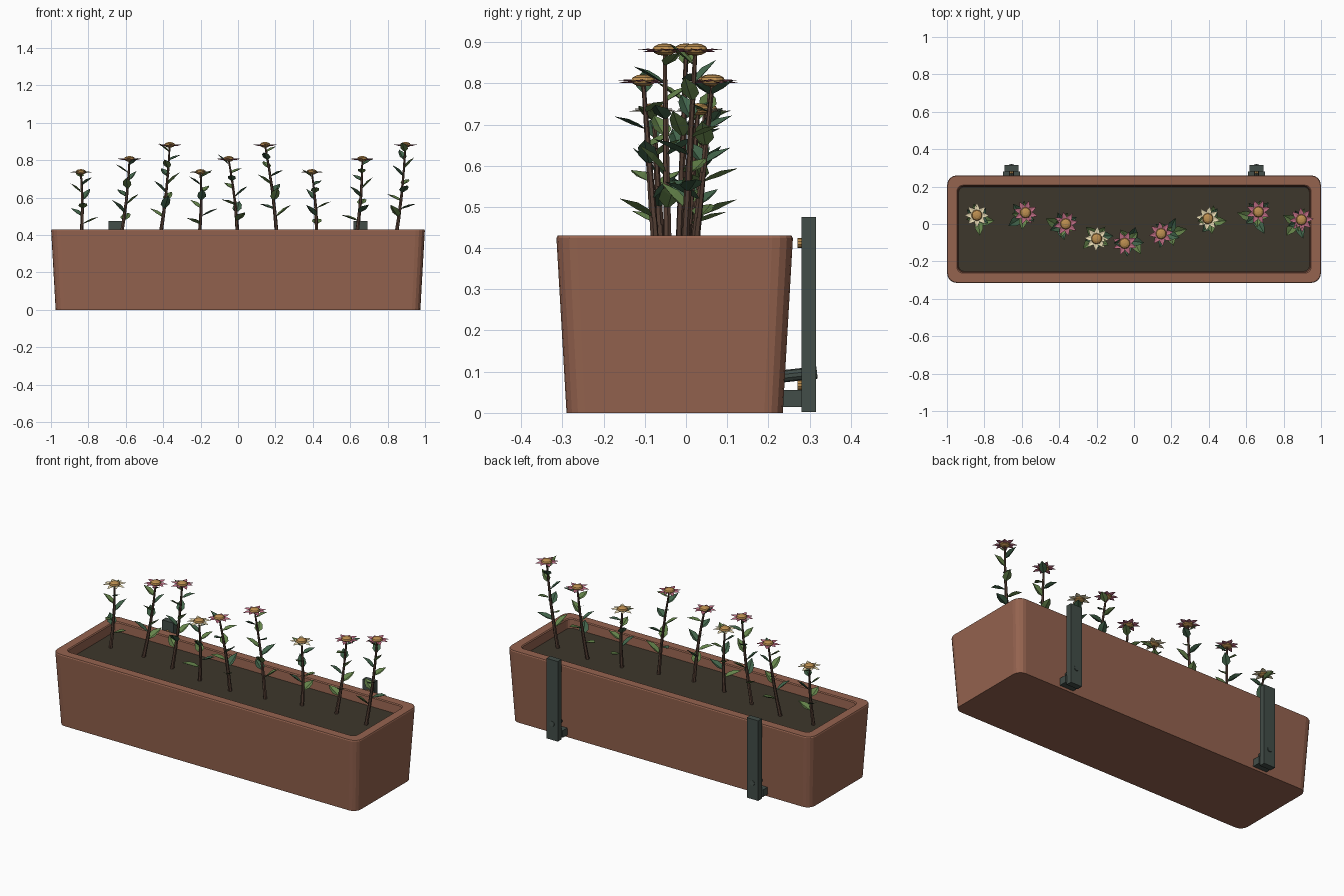
import bpy, bmesh, math, random
from mathutils import Vector, Matrix

if "Cube" in bpy.data.objects:
    bpy.data.objects.remove(bpy.data.objects["Cube"])

random.seed(4)
CY = -0.0275  # trough centre in y


def mat(name, r, g, b):
    m = bpy.data.materials.new(name)
    m.diffuse_color = (r, g, b, 1)
    m.use_nodes = True
    m.node_tree.nodes["Principled BSDF"].inputs["Base Color"].default_value = m.diffuse_color
    return m


TERRACOTTA = mat("terracotta", 0.30, 0.125, 0.078)
SOIL = mat("soil", 0.047, 0.038, 0.025)
IRON = mat("iron", 0.055, 0.075, 0.065)
BRASS = mat("brass", 0.50, 0.27, 0.08)
STEM = mat("stem", 0.09, 0.05, 0.035)
LEAVES = [mat("leaf_light", 0.13, 0.23, 0.07), mat("leaf_dark", 0.055, 0.13, 0.07)]
PINK = mat("pink_petal", 0.48, 0.14, 0.21)
CREAM = mat("cream_petal", 0.80, 0.70, 0.45)


def finish(bm, name, *mats, recalc=True):
    if recalc:
        bmesh.ops.recalc_face_normals(bm, faces=bm.faces)
    me = bpy.data.meshes.new(name)
    bm.to_mesh(me)
    bm.free()
    ob = bpy.data.objects.new(name, me)
    for m in mats:
        me.materials.append(m)
    bpy.context.collection.objects.link(ob)
    return ob


def rounded_loop(bm, hx, hy, z, r, seg=4):
    verts = []
    for k, (sx, sy) in enumerate([(1, 1), (-1, 1), (-1, -1), (1, -1)]):
        for i in range(seg + 1):
            a = (k + i / seg) * math.pi / 2
            verts.append(bm.verts.new((sx * (hx - r) + r * math.cos(a),
                                       CY + sy * (hy - r) + r * math.sin(a), z)))
    return verts


def loft(bm, loops):
    for a, b in zip(loops, loops[1:]):
        for i in range(len(a)):
            j = (i + 1) % len(a)
            bm.faces.new((a[i], a[j], b[j], b[i]))
    bm.faces.new(loops[0])
    bm.faces.new(loops[-1])


# tapered trough with a hollow top
bm = bmesh.new()
loft(bm, [rounded_loop(bm, *p) for p in [
    (0.975, 0.2625, 0, 0.045), (0.999, 0.287, 0.424, 0.05), (0.996, 0.284, 0.43, 0.048),
    (0.947, 0.235, 0.43, 0.032), (0.942, 0.230, 0.425, 0.03), (0.937, 0.225, 0.36, 0.03)]])
finish(bm, "trough", TERRACOTTA)

# soil bed
bm = bmesh.new()
loft(bm, [rounded_loop(bm, 0.938, 0.226, 0.362, 0.03), rounded_loop(bm, 0.938, 0.226, 0.375, 0.03)])
finish(bm, "soil", SOIL)


def box(name, x, y, z, m):
    bm = bmesh.new()
    bmesh.ops.create_cube(bm, size=1)
    for v in bm.verts:
        v.co = Vector([(r[0] + r[1]) / 2 + c * (r[1] - r[0]) for c, r in zip(v.co, (x, y, z))])
    return finish(bm, name, m)


def rod(bm, a, b, r0, r1, n=8):
    d = b - a
    mx = Matrix.Translation((a + b) / 2) @ d.to_track_quat('Z', 'Y').to_matrix().to_4x4()
    bmesh.ops.create_cone(bm, cap_ends=True, segments=n, radius1=r0, radius2=r1,
                          depth=d.length, matrix=mx)


# two rear wall brackets with foot, tilted bolt and brass studs
for x in (-0.655, 0.655):
    box("bracket_strap", (x - 0.037, x + 0.037), (0.28, 0.315), (0.002, 0.475), IRON)
    box("bracket_foot", (x - 0.045, x + 0.045), (0.232, 0.282), (0.014, 0.056), IRON)
    bm = bmesh.new()
    rod(bm, Vector((x, 0.22, 0.087)), Vector((x, 0.318, 0.098)), 0.015, 0.015, 10)
    finish(bm, "bracket_bolt", IRON)
    bm = bmesh.new()
    for z in (0.068, 0.412):
        rod(bm, Vector((x, 0.271, z)), Vector((x, 0.285, z)), 0.012, 0.012, 10)
    finish(bm, "bracket_studs", BRASS)


def blade(bm, origin, az, pitch, length, width, fold, idx=0):
    """Pointed leaf or petal folded along its midrib."""
    out = Vector((math.cos(az) * math.cos(pitch), math.sin(az) * math.cos(pitch), math.sin(pitch)))
    side = Vector((-math.sin(az), math.cos(az), 0))
    up = out.cross(side)
    P = lambda t, s, h: bm.verts.new(origin + out * t * length + side * s * width / 2 + up * h * length)
    root, mid, tip = P(0, 0, 0), P(0.5, 0, -fold), P(1, 0, -fold)
    for s in (-1, 1):
        a, b = P(0.3, s * 0.9, fold), P(0.62, s * 0.8, fold)
        quads = [(root, a, b, mid), (mid, b, tip)]
        for q in quads:
            bm.faces.new(q if s < 0 else q[::-1]).material_index = idx


# nine flowers along a wavy row
HEADS_X = [-0.84, -0.58, -0.365, -0.20, -0.05, 0.145, 0.395, 0.665, 0.895]
for i, hx in enumerate(HEADS_X):
    wave = math.sin(i + 0.9)
    base = Vector((-0.84 + 0.21 * i, CY + 0.045 * wave, 0.365))
    head = Vector((hx, -0.02 + 0.085 * wave, (0.733, 0.803, 0.878)[i % 3]))

    def along(t):
        p = base.lerp(head, t)
        p.x += 0.008 * math.sin(t * math.pi)
        return p

    # stem
    bm = bmesh.new()
    pts = [along(k / 4) for k in range(5)]
    for k in range(4):
        rod(bm, pts[k], pts[k + 1], 0.011 - 0.0015 * k, 0.0095 - 0.0015 * k, 6)
    finish(bm, "flower_stem", STEM)

    # spiralling leaves
    bm = bmesh.new()
    n = 7 + i % 3
    for k in range(n):
        t = 0.25 + 0.68 * k / (n - 1)
        blade(bm, along(t), i * 1.3 + k * 2.4, random.uniform(0.35, 0.85),
              0.112 - 0.035 * t + random.uniform(-0.008, 0.008), 0.062 - 0.018 * t, 0.05, k % 2)
    finish(bm, "flower_leaves", *LEAVES, recalc=False)

    # star of petals
    bm = bmesh.new()
    for k in range(8):
        blade(bm, head, i * 0.5 + k * math.pi / 4, 0.10 if k % 2 else 0.0, 0.066, 0.032, 0.03)
    finish(bm, "flower_petals", CREAM if i % 3 == 0 else PINK, recalc=False)

    # flattened flower centre
    bm = bmesh.new()
    bmesh.ops.create_uvsphere(bm, u_segments=10, v_segments=6, radius=1,
                              matrix=Matrix.Translation(head + Vector((0, 0, 0.004)))
                              @ Matrix.Diagonal((0.03, 0.03, 0.015, 1)))
    finish(bm, "flower_centre", BRASS)
